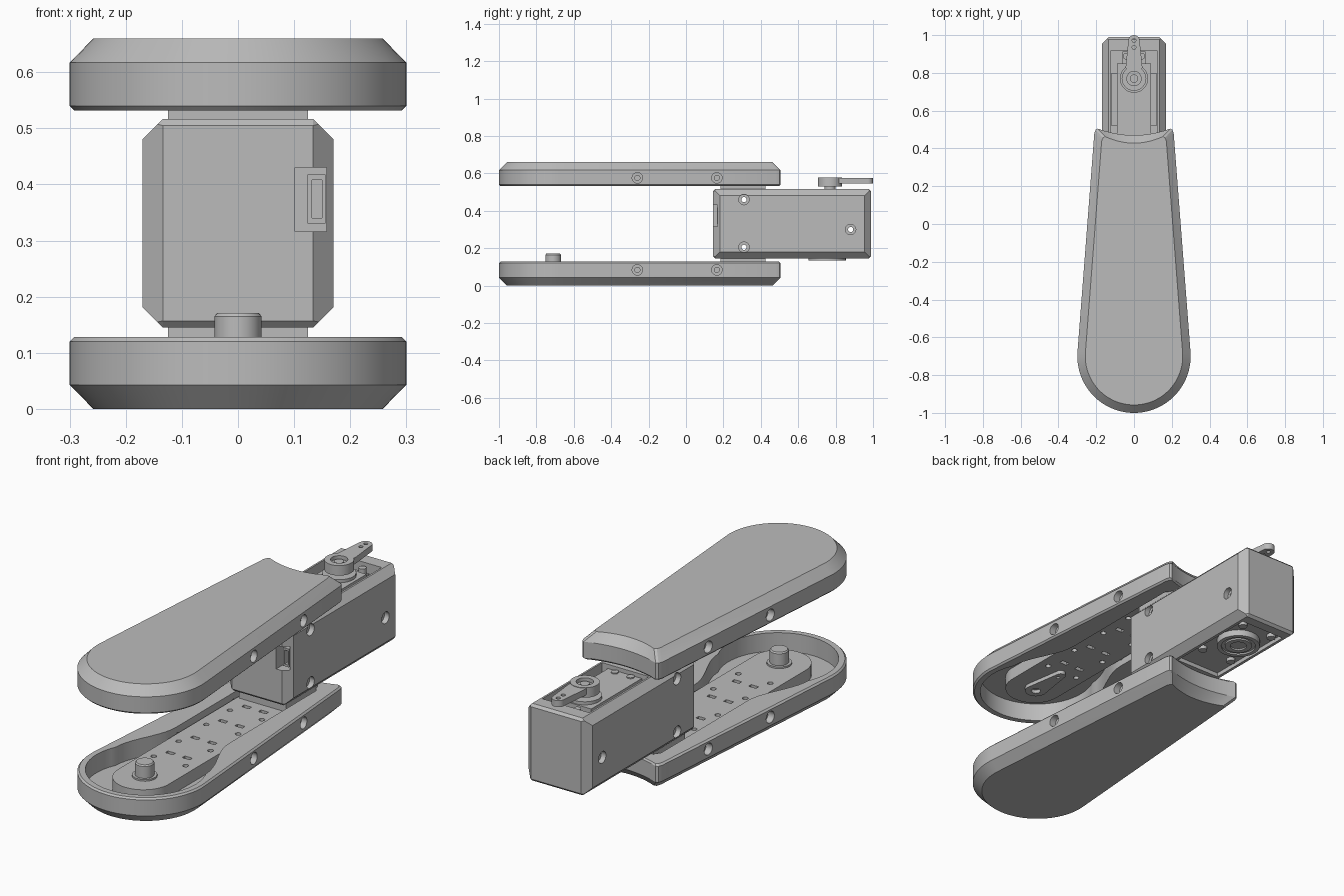
import bpy, bmesh
from math import sin, cos, pi, radians, asin

cube = bpy.data.objects.get("Cube")
if cube:
    bpy.data.objects.remove(cube, do_unlink=True)

grey = bpy.data.materials.new("plain grey")
grey.use_nodes = True
grey.diffuse_color = (0.5, 0.5, 0.5, 1)
grey.node_tree.nodes["Principled BSDF"].inputs["Base Color"].default_value = (0.5, 0.5, 0.5, 1)

MID = 0.33  # height of the plane between the two paddles


# ---------- helpers ----------
def loft(name, rings, flip=False):
    """Skin a stack of (outline, z) rings; flip mirrors it to the upper side."""
    bm = bmesh.new()
    loops = [[bm.verts.new((x, y, 2 * MID - z if flip else z)) for x, y in pts] for pts, z in rings]
    n = len(loops[0])
    for a, b in zip(loops, loops[1:]):
        for i in range(n):
            j = (i + 1) % n
            bm.faces.new((a[i], a[j], b[j], b[i]))
    bm.faces.new(loops[0][::-1])
    bm.faces.new(loops[-1])
    bmesh.ops.recalc_face_normals(bm, faces=bm.faces)
    return finish(name, bm)


def finish(name, bm):
    me = bpy.data.meshes.new(name)
    bm.to_mesh(me)
    bm.free()
    me.materials.append(grey)
    ob = bpy.data.objects.new(name, me)
    bpy.context.scene.collection.objects.link(ob)
    return ob


def arc(cx, cy, r, a, b, n=24):
    return [(cx + r * cos(radians(a + (b - a) * i / n)),
             cy + r * sin(radians(a + (b - a) * i / n))) for i in range(n + 1)]


def capsule(y0, r0, y1, r1, x=0):
    """Outline around two circles on a line along y."""
    t = asin((r0 - r1) / (y1 - y0)) * 180 / pi
    return arc(x, y0, r0, 180 - t, 360 + t) + arc(x, y1, r1, t, 180 - t)


def rect(x0, x1, y0, y1):
    return [(x0, y0), (x1, y0), (x1, y1), (x0, y1)]


def block(name, x0, x1, y0, y1, z0, z1, flip=False):
    return loft(name, [(rect(x0, x1, y0, y1), z0), (rect(x0, x1, y0, y1), z1)], flip)


def disc(name, x, y, r, z0, z1, flip=False):
    ring = arc(x, y, r, 0, 360, 28)[:-1]
    return loft(name, [(ring, z0), (ring, z1)], flip)


def rod(name, y, z, r, x0, x1):
    """Cylinder lying along x."""
    ob = disc(name, 0, 0, r, x0, x1)
    for v in ob.data.vertices:
        a, b, c = v.co
        v.co = (c, a + y, b + z)
    return ob


def cut(target, *cutters):
    bpy.context.view_layer.objects.active = target
    for c in cutters:
        c.hide_render = True
        m = target.modifiers.new("cut", "BOOLEAN")
        m.operation, m.solver, m.object = "DIFFERENCE", "EXACT", c
        bpy.ops.object.modifier_apply(modifier=m.name)
        bpy.data.objects.remove(c, do_unlink=True)


# ---------- outlines ----------
def paddle_outline(inset):
    r, t = 0.3 - inset, 4.4
    edge = lambda y: (r - (y + 0.7) * sin(radians(t))) / cos(radians(t))
    top = 0.505 - inset
    w = edge(top) - 0.016
    pts = arc(0, -0.7, r, 180 - t, 360 + t, 48)
    pts += [(edge(top - 0.025), top - 0.025), (edge(top) - 0.005, top - 0.006)]
    pts += [(w * k / 8, top - 0.035 * (1 - (k / 8) ** 2)) for k in range(8, -9, -1)]
    pts += [(-edge(top) + 0.005, top - 0.006), (-edge(top - 0.025), top - 0.025)]
    return pts


def pocket_outline():
    half = arc(0, -0.7, 0.265, 270, 385, 24)
    x0, y0 = half[-1]
    for i in range(1, 11):
        s = i / 10
        k = s * s * (3 - 2 * s)
        half.append((x0 + (0.142 - x0) * k, y0 + (-0.27 - y0) * s))
    half += [(0.142, 0.39), (0.12, 0.425)]
    return half + [(-x, y) for x, y in half[:0:-1]]


# ---------- paddles with their inner arms ----------
for side, flip in (("lower", False), ("upper", True)):
    paddle = loft(side + "_paddle", [(paddle_outline(0.042), 0), (paddle_outline(0), 0.043),
                                     (paddle_outline(0), 0.12), (paddle_outline(0.008), 0.128)], flip)
    cut(paddle, loft("pocket", [(pocket_outline(), 0.04), (pocket_outline(), 0.2)], flip))
    hz = 2 * MID - 0.084 if flip else 0.084
    for y in (-0.26, 0.165):
        w = 0.3 - (y + 0.7) * 0.077
        for s in (-1, 1):
            cut(paddle, rod("bore", y, hz, 0.028, *sorted((s * (w - 0.03), s * 0.4))),
                rod("hole", y, hz, 0.014, *sorted((s * 0.12, s * 0.4))))

    end = capsule(-0.72, 0.135, 0.28, 0.135)
    arm = loft(side + "_arm", [(end, 0.03), (end, 0.1)], flip)
    for y in (-0.52, -0.33, -0.12, 0.06):
        for s in (-1, 1):
            cut(arm, disc("pin_hole", s * 0.085, y, 0.013, 0.08, 0.15, flip))
            x = s * 0.045
            cut(arm, block("slot", x - 0.02, x + 0.02, y + 0.06, y + 0.08, 0.08, 0.15, flip))
    block(side + "_spacer", -0.125, 0.125, 0.185, 0.425, 0.09, 0.15, flip)

# Post on the lower arm, lever on the upper arm
peg = lambda r: arc(0, -0.71, r, 0, 360, 32)[:-1]
loft("post", [(peg(0.042), 0.09), (peg(0.042), 0.165), (peg(0.037), 0.171)])
disc("post_collar", 0, -0.71, 0.055, 0.09, 0.108)
lever_shape = capsule(-0.71, 0.05, -0.53, 0.022)
lever = loft("inner_lever", [(lever_shape, 0.09), (lever_shape, 0.118)], True)
cut(lever, disc("hole", 0, -0.71, 0.022, 0.1, 0.15, True),
    disc("hole", 0, -0.55, 0.009, 0.1, 0.15, True))

# ---------- housing ----------
body = block("housing", -0.17, 0.17, 0.145, 0.99, 0.145, 0.517)
bm = bmesh.new()
bm.from_mesh(body.data)
along_x = lambda e: abs(e.verts[0].co.x - e.verts[1].co.x) > 0.2
for flag, size in ((False, 0.036), (True, 0.012)):
    bmesh.ops.bevel(bm, geom=[e for e in bm.edges if along_x(e) == flag],
                    offset=size, segments=1, affect="EDGES")
bm.to_mesh(body.data)
bm.free()

cut(body, block("top_bay", -0.125, 0.125, 0.46, 0.915, 0.43, 0.6),
    block("bottom_bay", -0.12, 0.12, 0.46, 0.93, 0.1, 0.165),
    block("port_opening", 0.102, 0.158, 0.1, 0.21, 0.316, 0.43))
for y, z in ((0.31, 0.46), (0.31, 0.205), (0.88, 0.3)):
    cut(body, rod("hole", y, z, 0.014, -0.3, 0.3))
    for s in (-1, 1):
        cut(body, rod("bore", y, z, 0.028, *sorted((s * 0.145, s * 0.3))))

# Socket inside the port opening
socket = block("port_socket", 0.124, 0.156, 0.165, 0.215, 0.33, 0.418)
cut(socket, block("mouth", 0.132, 0.15, 0.15, 0.2, 0.34, 0.408))

# ---------- motor in the top bay ----------
block("motor_body", -0.09, 0.09, 0.465, 0.85, 0.42, 0.5)
block("motor_flange", -0.06, 0.06, 0.462, 0.912, 0.42, 0.47)
for s in (-1, 1):
    block("motor_rail", s * 0.1 - 0.02, s * 0.1 + 0.02, 0.52, 0.8, 0.42, 0.475)
    for y in (0.482, 0.888):
        disc("flange_screw", s * 0.042, y, 0.017, 0.46, 0.505)
disc("motor_boss", 0, 0.77, 0.075, 0.49, 0.515)
disc("motor_shaft", 0, 0.77, 0.03, 0.5, 0.56)

# Output lever on the motor shaft
hub = disc("lever_hub", 0, 0.77, 0.065, 0.53, 0.578)
cut(hub, disc("recess", 0, 0.77, 0.038, 0.56, 0.6))
disc("lever_screw", 0, 0.77, 0.022, 0.55, 0.57)
shape = capsule(0.83, 0.044, 0.97, 0.03)
output = loft("output_lever", [(shape, 0.545), (shape, 0.576)])
cut(output, disc("clear", 0, 0.77, 0.06, 0.5, 0.6),
    *[disc("hole", 0, y, 0.01, 0.5, 0.6) for y in (0.935, 0.972)])

# ---------- bearing under the housing ----------
bearing = disc("bearing", 0, 0.755, 0.1, 0.134, 0.17)
cut(bearing, disc("groove", 0, 0.755, 0.08, 0.1, 0.142))
ring = disc("bearing_ring", 0, 0.755, 0.062, 0.134, 0.16)
cut(ring, disc("bore", 0, 0.755, 0.038, 0.1, 0.155))
for s in (-1, 1):
    for y in (0.6, 0.89):
        disc("base_screw", s * 0.085, y, 0.02, 0.148, 0.17)

# Smooth the round walls, keep the edges crisp
bpy.ops.object.select_all(action="DESELECT")
for ob in bpy.context.scene.objects:
    if ob.type == "MESH":
        ob.select_set(True)
        bpy.context.view_layer.objects.active = ob
bpy.ops.object.shade_smooth_by_angle(angle=radians(25))
